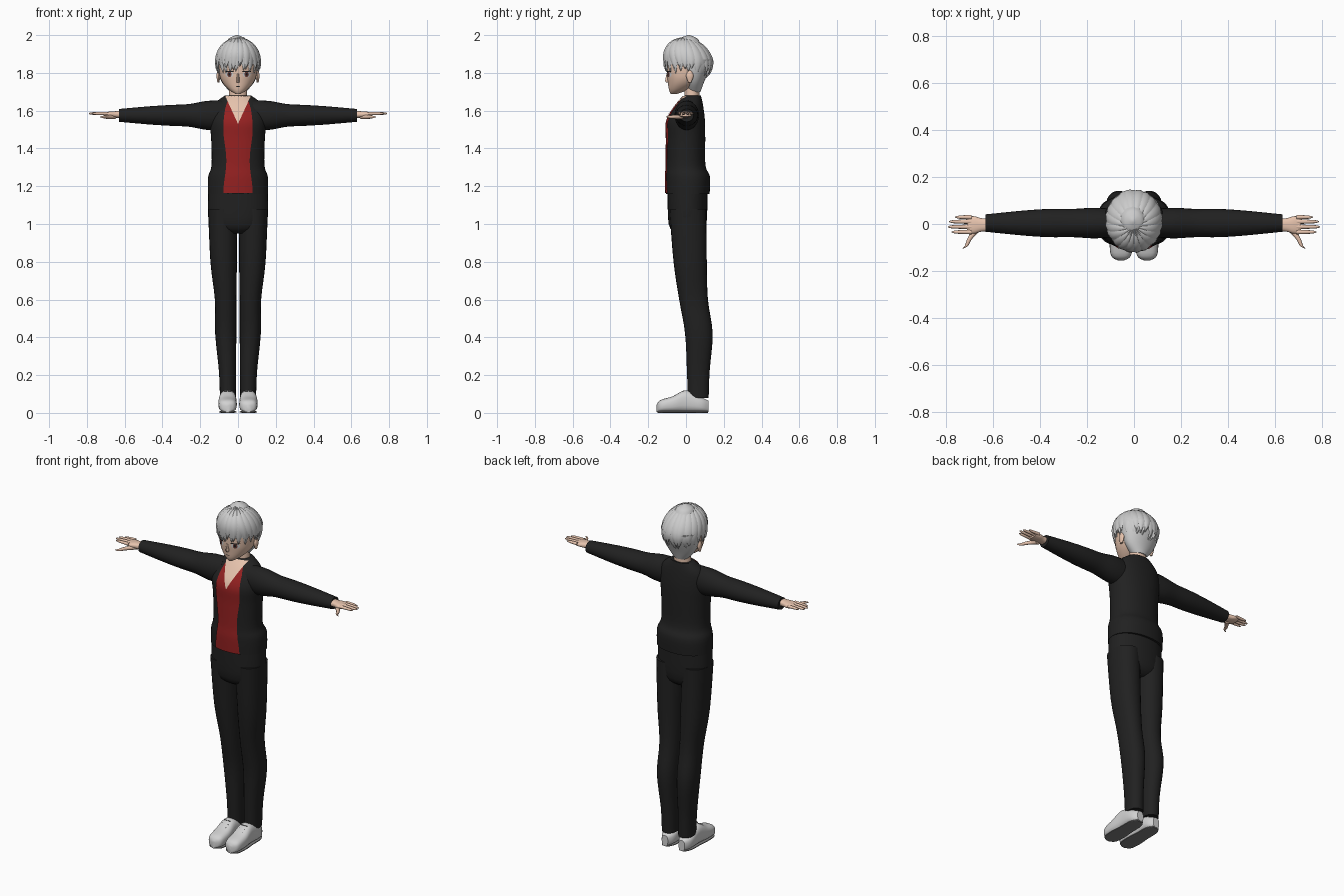
import bpy, bmesh, math, random
from mathutils import Vector

random.seed(4)
if "Cube" in bpy.data.objects:
    bpy.data.objects.remove(bpy.data.objects["Cube"])


def material(name, red, green, blue):
    mat = bpy.data.materials.new(name)
    mat.use_nodes = True
    mat.diffuse_color = (red, green, blue, 1)
    mat.node_tree.nodes["Principled BSDF"].inputs["Base Color"].default_value = mat.diffuse_color
    return mat


def grey(name, value):
    return material(name, value, value, value)


SKIN = material("skin", .8, .55, .42)
RED = material("red shirt", .3, .015, .015)
IRIS = material("brown iris", .16, .05, .04)
CLOTH = grey("charcoal cloth", .015)
HAIR = grey("silver hair", .6)
SHOE = grey("white shoe", .64)
SOLE = grey("grey sole", .2)
LINE = grey("dark line", .012)


def finish(bm, name, mat, mirror=False, closed=True):
    """Turn a bmesh into a smooth shaded object, mirrored across x if asked."""
    if closed:
        bmesh.ops.recalc_face_normals(bm, faces=bm.faces)
    mesh = bpy.data.meshes.new(name)
    bm.to_mesh(mesh)
    bm.free()
    mesh.materials.append(mat)
    part = bpy.data.objects.new(name, mesh)
    bpy.context.collection.objects.link(part)
    if mirror:
        part.modifiers.new("Mirror", 'MIRROR')
    bpy.ops.object.select_all(action='DESELECT')
    part.select_set(True)
    bpy.context.view_layer.objects.active = part
    bpy.ops.object.shade_smooth_by_angle(angle=math.radians(45))


def bridge(bm, rings):
    """Skin a list of closed point rings and cap both ends."""
    loops = [[bm.verts.new(point) for point in ring] for ring in rings]
    for low, high in zip(loops, loops[1:]):
        for i in range(len(low)):
            bm.faces.new((low[i - 1], low[i], high[i], high[i - 1]))
    bm.faces.new(loops[0])
    bm.faces.new(loops[-1])


def dense(rows, steps=4):
    """Smooth curve through rows of (station, radius a, radius b, optional shift of b)."""
    keys = [Vector(tuple(row) + (0,) * (4 - len(row))) for row in rows]
    keys = [keys[0]] + keys + [keys[-1]]
    out = []
    for before, start, end, after in zip(keys, keys[1:], keys[2:], keys[3:]):
        for k in range(steps):
            t = k / steps
            bow = (end - before) * (t * (1 - t) ** 2) - (after - start) * (t * t * (1 - t))
            out.append(start.lerp(end, t * t * (3 - 2 * t)) + bow / 2)
    return out + [keys[-1]]


def signed_power(value, exponent):
    return math.copysign(abs(value) ** exponent, value)


def loft(name, mat, rows, axis='z', centre=(0, 0), spread=0, sides=24, power=2, mirror=False):
    """Superellipse sections along an axis; spread moves centre a with radius a."""
    order = {'z': lambda s, a, b: (a, b, s), 'x': lambda s, a, b: (s, a, b),
             'y': lambda s, a, b: (a, s, b)}[axis]
    turns = [math.tau * i / sides for i in range(sides)]
    rings = [[order(s, centre[0] + ra * (spread + signed_power(math.cos(t), 2 / power)),
                    centre[1] + shift + rb * signed_power(math.sin(t), 2 / power)) for t in turns]
             for s, ra, rb, shift in dense(rows)]
    bm = bmesh.new()
    bridge(bm, rings)
    finish(bm, name, mat, mirror)


def front_y(rows, x, z, power):
    """Front surface of a centred vertical loft."""
    curve = dense(rows)
    for low, high in zip(curve, curve[1:]):
        if low[0] <= z <= high[0]:
            s, ra, rb, shift = low.lerp(high, (z - low[0]) / (high[0] - low[0]))
            return shift - rb * (1 - min(abs(x) / ra, .97) ** power) ** (1 / power)


def plate(name, mat, body, power, bottom, top, span, lift, rows=10, cols=8, mirror=False):
    """Thin sheet hugging the front of a loft; span(z) gives its x limits."""
    bm = bmesh.new()
    grid = []
    for j in range(rows + 1):
        z = bottom + (top - bottom) * j / rows
        left, right = span(z)
        xs = [left + (right - left) * i / cols for i in range(cols + 1)]
        grid.append([bm.verts.new((x, front_y(body, x, z, power) - lift, z)) for x in xs])
    for low, high in zip(grid, grid[1:]):
        for i in range(cols):
            bm.faces.new((low[i], low[i + 1], high[i + 1], high[i]))
    finish(bm, name, mat, mirror, closed=False)


# Jacket with shirt front and open neck
torso = [(1.16, .16, .115, .01), (1.25, .158, .117, .01), (1.31, .14, .103), (1.45, .142, .102),
         (1.55, .15, .1), (1.63, .13, .07, .02), (1.68, .07, .043, .036)]
loft("jacket_body", CLOTH, torso, sides=40, power=2.2)


def shirt_edge(z):
    half = min(.07 + .008 * math.cos(18 * (z - 1.16)), .065 - .3 * (z - 1.62))
    return -half, half


def neck_opening(z):
    half = .46 * (z - 1.53)
    return -half, half


plate("shirt_front", RED, torso, 2.2, 1.163, 1.66, shirt_edge, lift=.005, rows=30)
plate("open_neck", SKIN, torso, 2.2, 1.533, 1.677, neck_opening, lift=.008)
loft("jacket_sleeve", CLOTH, [(.08, .06, .08), (.17, .065, .076), (.26, .06, .06), (.36, .06, .055),
     (.47, .053, .048), (.63, .037, .034)], axis='x', centre=(.004, 1.575), mirror=True)

# Trousers
loft("trouser_hips", CLOTH, [(.95, .06, .06), (1, .15, .1), (1.18, .158, .105)],
     centre=(0, .008), sides=32, power=2.2)
loft("trouser_leg", CLOTH, [(.08, .042, .055, .065), (.22, .045, .06, .065), (.42, .056, .073, .068),
     (.6, .057, .076, .04), (.8, .07, .088, .022), (1.08, .077, .098, .01)],
     centre=(.02, 0), spread=.8, power=2.2, mirror=True)

# Shoes: upper and sole share one outline
outline = [(-.155, .012, .02), (-.135, .042, .032), (-.07, .049, .042), (0, .044, .058),
           (.08, .041, .04), (.12, .02, .03)]
loft("shoe_upper", SHOE, [(y, wide, tall, tall) for y, wide, tall in outline],
     axis='y', centre=(.055, .004), power=2.7, mirror=True)
loft("shoe_sole", SOLE, [(y * .98, wide * .96, .005) for y, wide, tall in outline],
     axis='y', centre=(.055, .005), power=3.5, mirror=True)
for name, y in (("lower", -.06), ("middle", -.04), ("upper", -.02)):
    loft(name + "_shoe_lace", LINE, [(x, .002, .002) for x in (.035, .075)], axis='x',
         centre=(y, .126 + .6 * y), sides=6, mirror=True)

# Hands
loft("palm", SKIN, [(.61, .026, .02), (.65, .029, .017), (.68, .037, .015), (.71, .034, .01)],
     axis='x', centre=(-.004, 1.58), power=2.4, mirror=True)
for name, y, tip in (("index", -.034, .775), ("middle", -.012, .79), ("ring", .01, .785), ("little", .029, .76)):
    loft(name + "_finger", SKIN, [(.69, .01, .009), (tip - .02, .007, .007), (tip, .002, .002)],
         axis='x', centre=(y, 1.585), sides=10, mirror=True)
loft("thumb", SKIN, [(-.104, .003, .003), (-.093, .007, .007), (-.06, .011, .01), (-.015, .02, .012)],
     axis='y', centre=(.74, 1.567), spread=-4, sides=12, mirror=True)

# Head and neck
face = [(1.688, .012, .015, -.065), (1.71, .047, .05, -.04), (1.75, .083, .086, -.01),
        (1.8, .1, .105, .004), (1.89, .102, .11, .01), (1.94, .07, .08, .01)]
loft("head", SKIN, face, sides=32, power=2.1)
loft("neck", SKIN, [(1.62, .052, .04), (1.76, .045, .04)], centre=(0, .032))
loft("ear", SKIN, [(1.75, .005, .008), (1.785, .01, .02), (1.813, .004, .007)],
     centre=(.104, .02), sides=12, mirror=True)
loft("nose", SKIN, [(1.748, .004, .004), (1.758, .009, .014), (1.8, .004, .005)],
     centre=(0, -.097), sides=10)


def almond(name, mat, x, z, half, tall, lift, mirror=False):
    def span(level):
        width = half * math.sqrt(1 - .8 * min(abs(level - z) / tall, 1) ** 2)
        return x - width, x + width
    plate(name, mat, face, 2.1, z - tall, z + tall, span, lift, mirror=mirror)


almond("eye_white", SHOE, .046, 1.792, .021, .014, .0015, mirror=True)
almond("iris", IRIS, .046, 1.793, .011, .014, .003, mirror=True)
almond("pupil", LINE, .046, 1.793, .005, .007, .004, mirror=True)
almond("upper_lash", LINE, .046, 1.807, .025, .003, .004, mirror=True)
almond("mouth", LINE, 0, 1.728, .015, .0015, .002)


# Hair: scalp cap, cropped nape and tapered locks from the crown
def scalp(theta, phi, scale):
    rise, reach = math.cos(phi), math.sin(phi)
    if rise < 0:
        reach = math.sqrt(max(reach, 0))
    reach *= scale
    return (.119 * reach * math.cos(theta), .014 + .13 * reach * math.sin(theta) - .025 * max(rise, 0),
            1.86 + scale * rise * (.124 if rise > 0 else .1))


def add_lock(bm, theta, width, tip, scale, bend, steps=12):
    section = [(-1, 1), (-.5, 1.022), (0, 1.035), (.5, 1.022), (1, 1), (.5, .95), (-.5, .95)]
    root = math.radians(5)
    rings = []
    for k in range(steps + 1):
        t = k / steps
        taper = width * max(1 - max(2 * t - 1, 0) ** 1.6, .03)
        rings.append([scalp(theta + bend * t * t + side * taper, root + (tip - root) * t, scale * height)
                      for side, height in section])
    bridge(bm, rings)


bm = bmesh.new()
bridge(bm, [[scalp(math.tau * i / 32, math.radians(4 + 8 * k), .96) for i in range(32)] for k in range(13)])
finish(bm, "hair_cap", HAIR)
loft("hair_nape", HAIR, [(1.7, .042, .034), (1.75, .085, .052), (1.81, .108, .078), (1.87, .114, .1)],
     centre=(0, .043), sides=32)

bm = bmesh.new()
count = 20
for layer, scale in enumerate((.975, 1)):
    for i in range(count):
        theta = math.tau * (i + layer / 2) / count
        back = math.sin(theta)
        reach = 127 if back < -.3 else 130 if back < .3 else 146
        reach += random.uniform(-9, 4) - 13 * layer
        add_lock(bm, theta, random.uniform(.19, .24), math.radians(reach), scale, random.uniform(-.12, .16))
finish(bm, "hair_locks", HAIR)
loft("crown_tuft", HAIR, [(1.965, .055, .06), (1.985, .04, .042), (2, .005, .006)],
     centre=(-.005, .014), sides=12)
